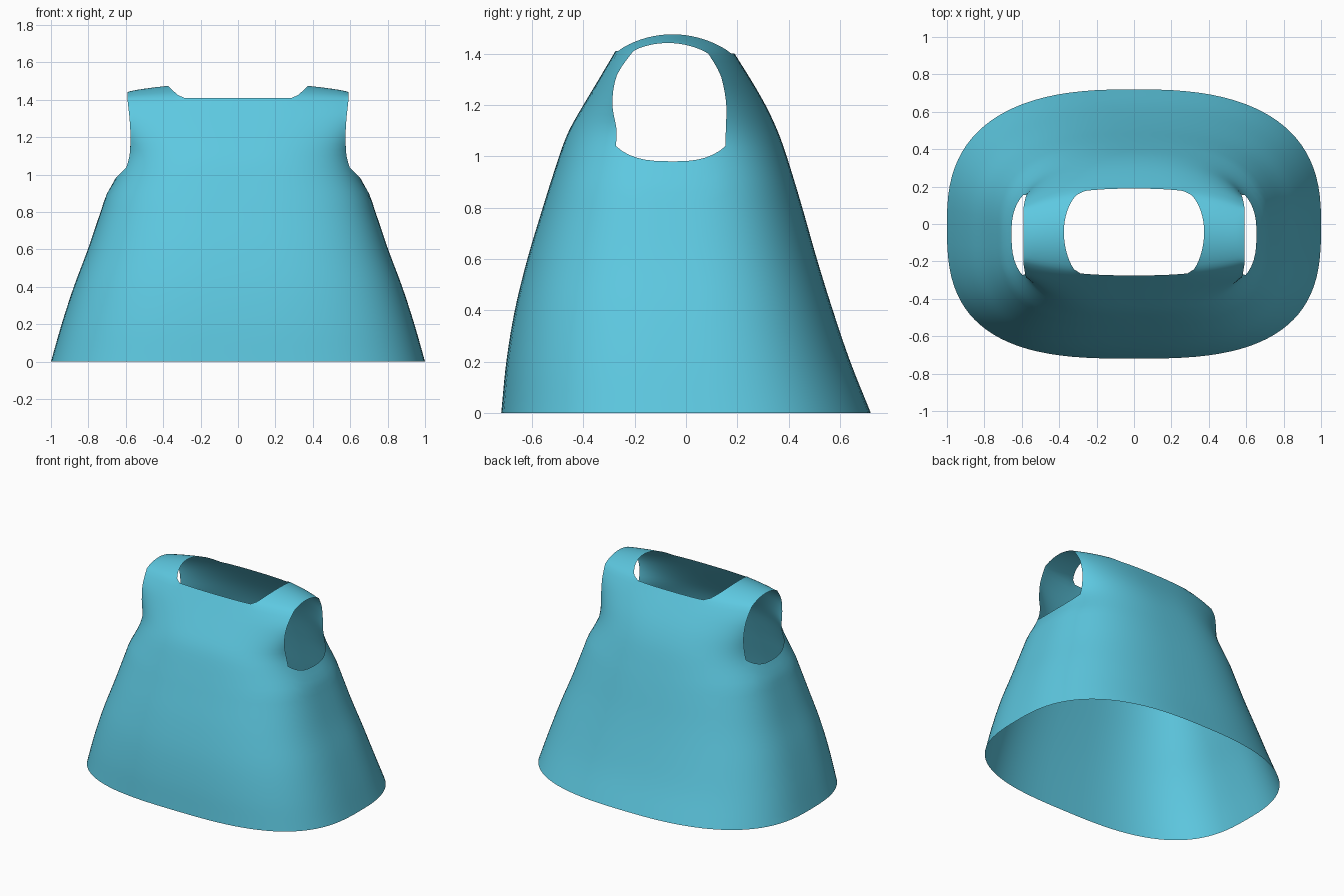
import bpy, bmesh, math
from mathutils import Vector

if "Cube" in bpy.data.objects:
    bpy.data.objects.remove(bpy.data.objects["Cube"])

M = 48        # segments across each half (front or back)
K = 6         # columns on each side lying under the armhole
STRAP = 19    # last column that carries on into the strap
Z_ARM = 1.04  # height where the panels start
FRONT, BACK = -1, 1


def curve(keys, z):
    """Smooth (Catmull-Rom) value at z through (z, value) keys."""
    n = len(keys)
    i = 0
    while i < n - 2 and z > keys[i + 1][0]:
        i += 1
    (z0, v0), (z1, v1) = keys[i], keys[i + 1]
    h = z1 - z0

    def slope(j):
        a, b = keys[max(j - 1, 0)], keys[min(j + 1, n - 1)]
        return (b[1] - a[1]) / (b[0] - a[0])
    t = (z - z0) / h
    return ((2*t**3 - 3*t*t + 1) * v0 + (t**3 - 2*t*t + t) * h * slope(i)
            + (3*t*t - 2*t**3) * v1 + (t**3 - t*t) * h * slope(i + 1))


# Profiles read along the height
WIDTH = [(0, 1.0), (.2, .943), (.4, .878), (.6, .803), (.8, .735), (.9, .70), (.98, .655), (1.04, .63)]
DEPTH = {FRONT: [(0, -.72), (.2, -.70), (.4, -.667), (.6, -.618), (.8, -.558), (1, -.495),
                 (1.1, -.457), (1.2, -.40), (1.3, -.34), (1.41, -.275)],
         BACK: [(0, .72), (.2, .64), (.4, .572), (.6, .51), (.8, .453), (1, .393),
                (1.1, .357), (1.2, .31), (1.3, .252), (1.41, .183)]}
# Armhole edge above Z_ARM
EDGE_X = [(1.04, .597), (1.1, .58), (1.2, .575), (1.3, .58), (1.41, .592)]
EDGE_Y = {FRONT: [(1.1, -.27), (1.2, -.287), (1.3, -.275), (1.35, -.25), (1.41, -.205)],
          BACK: [(1.1, .155), (1.2, .157), (1.3, .14), (1.35, .118), (1.41, .08)]}
POWER = {FRONT: 2.9, BACK: 2.6}
TOP = {FRONT: 1.41, BACK: 1.40}


def skirt_point(side, j, z):
    t = math.pi * j / M
    e = 2 / POWER[side]
    c, s = math.cos(t), max(math.sin(t), 0)
    if j in (0, M):
        s = 0
    x = curve(WIDTH, z) * math.copysign(abs(c) ** e, c)
    mid = -.05 * z
    return Vector((x, mid + (curve(DEPTH[side], z) - mid) * s ** e, z))


def panel_point(side, j, z):
    base, edge, centre = (skirt_point(side, i, Z_ARM) for i in (j, K, M // 2))
    f = (z - Z_ARM) / (TOP[side] - Z_ARM)
    r = base.x / edge.x
    g = (base.y - centre.y) / (edge.y - centre.y)
    g = g * (1 - f) + abs(r) ** 2.6 * f
    cy = curve(DEPTH[side], z)
    ey = curve([(Z_ARM, edge.y)] + EDGE_Y[side], z)
    return Vector((r * curve([(Z_ARM, abs(edge.x))] + EDGE_X[1:], z), cy + (ey - cy) * g, z))


def strap_point(j, s):
    a, b = panel_point(FRONT, j, TOP[FRONT]), panel_point(BACK, j, TOP[BACK])
    p = a.lerp(b, s)
    q = (j - K) / (STRAP - K)
    w = math.sin(math.pi * s) ** .5 if 0 < s < 1 else 0
    p.x += (.592 + (.375 - .592) * q - p.x) * w
    p.z += (.036 + .034 * q ** .7) * (4 * s * (1 - s)) ** .9
    return p


def add_grid(bm, rows):
    vs = [[bm.verts.new(p) for p in row] for row in rows]
    for r0, r1 in zip(vs, vs[1:]):
        for i in range(len(r0) - 1):
            bm.faces.new((r0[i], r0[i + 1], r1[i + 1], r1[i]))


bm = bmesh.new()
for side in (FRONT, BACK):
    # flared skirt, its upper edge dipping under the armholes
    def rim(j):
        d = min(j, M - j)
        return Z_ARM if d >= K else .98 + .06 * (d / K) ** 2
    add_grid(bm, [[skirt_point(side, j, rim(j) * r / 24) for j in range(M + 1)] for r in range(25)])
    # chest or back panel between the armholes
    add_grid(bm, [[panel_point(side, j, Z_ARM + (TOP[side] - Z_ARM) * r / 12)
                   for j in range(K, M - K + 1)] for r in range(13)])
# shoulder straps
for sx in (1, -1):
    rows = [[strap_point(j, r / 20) for j in range(K, STRAP + 1)] for r in range(21)]
    for row in rows:
        for p in row:
            p.x *= sx
    add_grid(bm, rows)

bmesh.ops.remove_doubles(bm, verts=bm.verts, dist=.0005)
# soften the joins while keeping the open edges in place
inner = [v for v in bm.verts if not v.is_boundary and v.co.z > .9]
for _ in range(3):
    bmesh.ops.smooth_vert(bm, verts=inner, factor=.4, use_axis_x=True, use_axis_y=True, use_axis_z=True)
bmesh.ops.recalc_face_normals(bm, faces=bm.faces)

mesh = bpy.data.meshes.new("sleeveless_dress")
bm.to_mesh(mesh)
bm.free()
dress = bpy.data.objects.new("sleeveless_dress", mesh)
bpy.context.collection.objects.link(dress)
for poly in mesh.polygons:
    poly.use_smooth = True
cloth = bpy.data.materials.new("blue_cloth")
cloth.diffuse_color = (.11, .58, .75, 1)
cloth.use_nodes = True
cloth.node_tree.nodes["Principled BSDF"].inputs["Base Color"].default_value = cloth.diffuse_color
mesh.materials.append(cloth)
